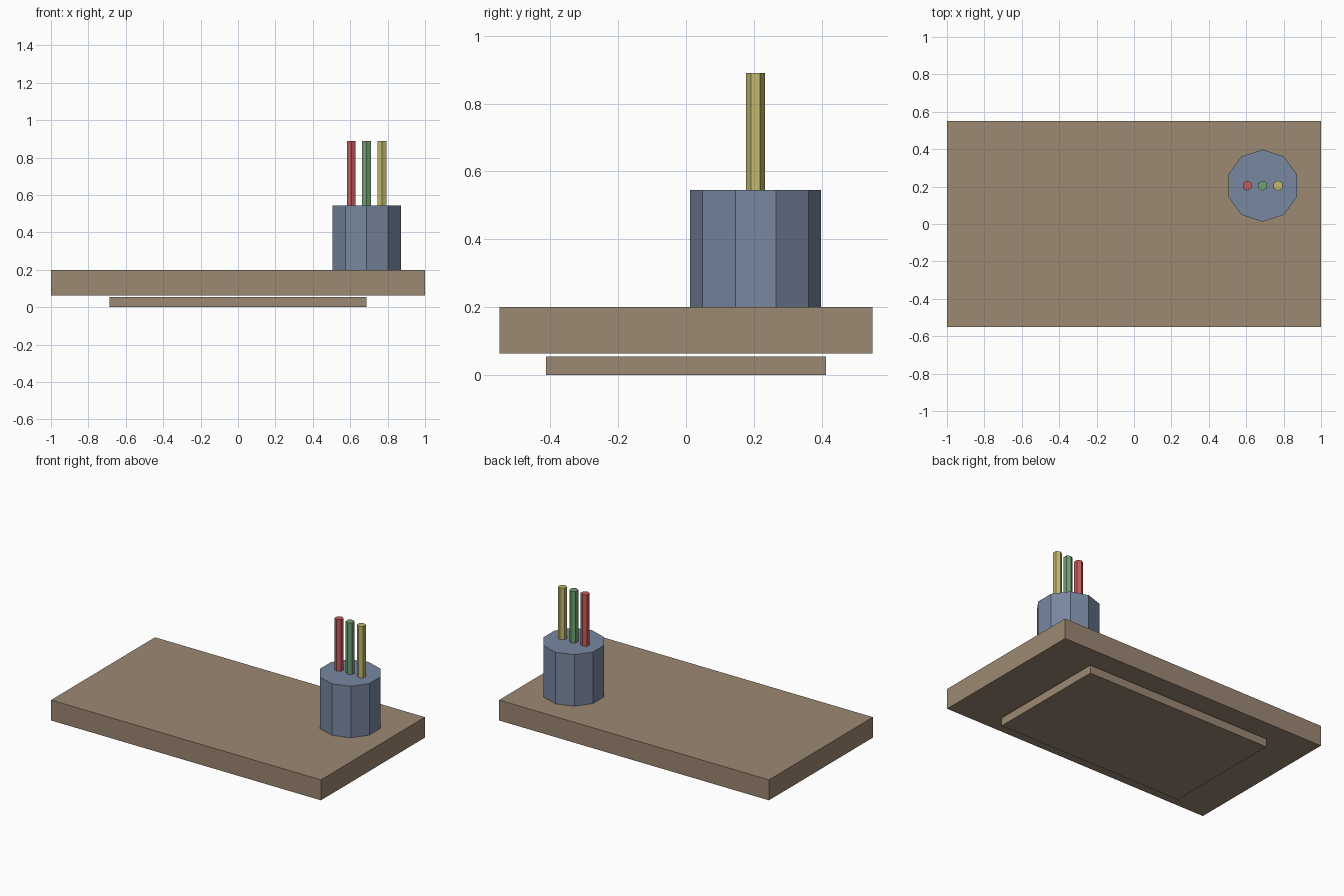
import bpy

if "Cube" in bpy.data.objects:
    bpy.data.objects.remove(bpy.data.objects["Cube"])


def material(name, rgb):
    # sRGB 0-255 to linear
    lin = [((c / 255 + 0.055) / 1.055) ** 2.4 for c in rgb]
    m = bpy.data.materials.new(name)
    m.diffuse_color = (*lin, 1.0)
    m.use_nodes = True
    m.node_tree.nodes["Principled BSDF"].inputs["Base Color"].default_value = m.diffuse_color
    return m


def box(name, sx, sy, z0, z1, mat):
    bpy.ops.mesh.primitive_cube_add(size=1, location=(0, 0, (z0 + z1) / 2))
    ob = bpy.context.object
    ob.name = name
    ob.scale = (sx, sy, z1 - z0)
    bpy.ops.object.transform_apply(location=False, rotation=False, scale=True)
    ob.data.materials.append(mat)


def prism(name, sides, radius, x, y, z0, z1, mat):
    bpy.ops.mesh.primitive_cylinder_add(vertices=sides, radius=radius, depth=z1 - z0,
                                        location=(x, y, (z0 + z1) / 2))
    ob = bpy.context.object
    ob.name = name
    ob.data.materials.append(mat)


wood = material("brown wood", (156, 136, 114))
slate = material("slate blue", (120, 135, 160))
red = material("red", (196, 92, 92))
green = material("green", (112, 160, 112))
yellow = material("yellow", (196, 184, 108))

# Desk top and the smaller panel just beneath it
box("desk_top", 2.0, 1.1, 0.063, 0.2, wood)
box("under_panel", 1.376, 0.826, 0.0, 0.055, wood)

# Ten-sided pencil cup
CUP_X, CUP_Y = 0.688, 0.205
prism("pencil_cup", 10, 0.193, CUP_X, CUP_Y, 0.2, 0.545, slate)

# Three hexagonal pencils standing in the cup
for i, (name, mat) in enumerate((("red", red), ("green", green), ("yellow", yellow))):
    prism(name + "_pencil", 6, 0.0275, CUP_X + (i - 1) * 0.0825, CUP_Y, 0.34, 0.89, mat)
